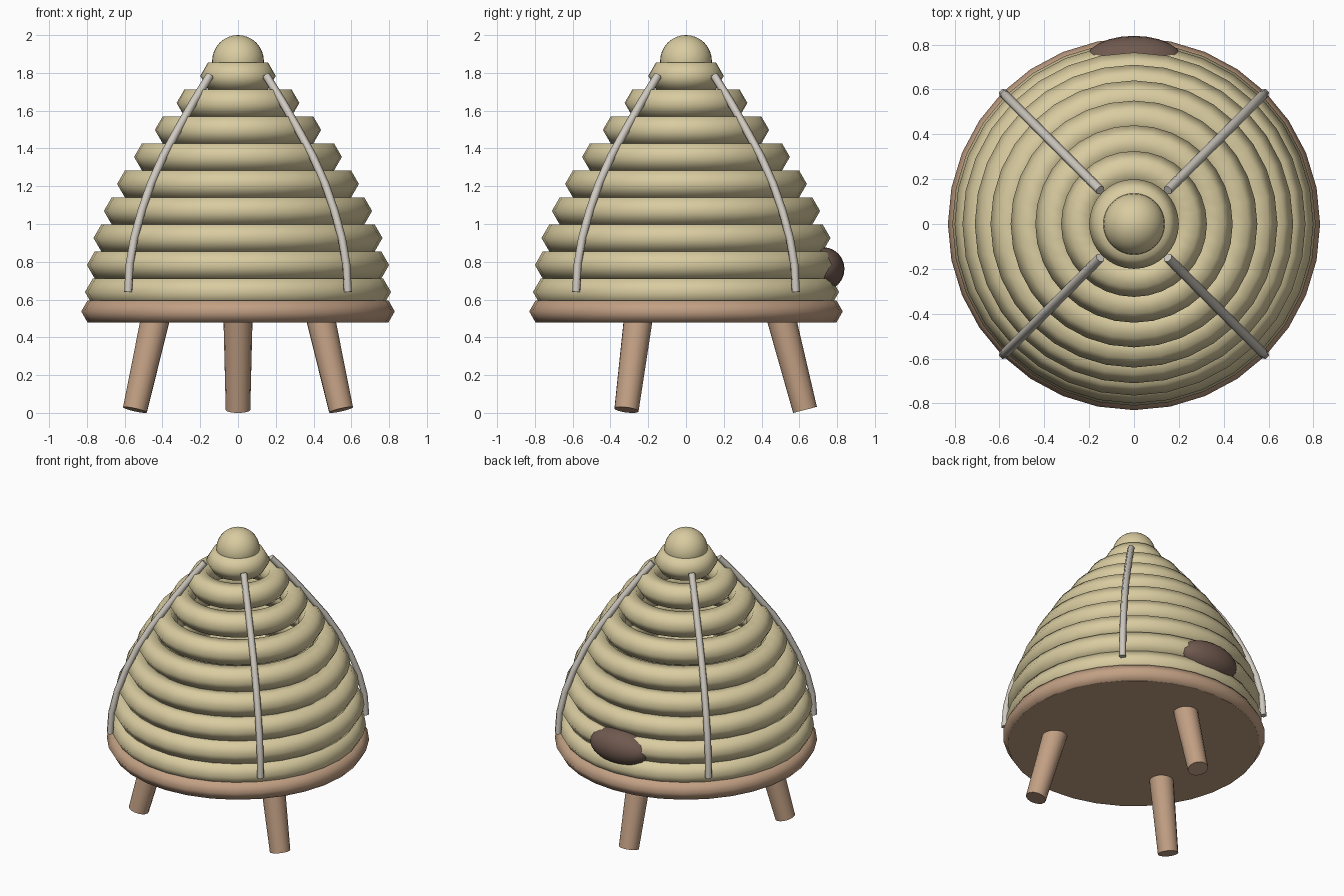
import bpy
import math
from mathutils import Vector

cube = bpy.data.objects.get("Cube")
if cube:
    bpy.data.objects.remove(cube, do_unlink=True)


def material(name, rgb):
    mat = bpy.data.materials.new(name)
    mat.use_nodes = True
    mat.diffuse_color = (*rgb, 1)
    mat.node_tree.nodes["Principled BSDF"].inputs["Base Color"].default_value = (*rgb, 1)
    return mat


straw = material("straw", (0.69, 0.60, 0.35))
wood = material("wood", (0.54, 0.35, 0.23))
dark = material("dark_brown", (0.16, 0.10, 0.078))
cord = material("cord_grey", (0.62, 0.58, 0.52))


def finish(name, mat, sharp_angle=None):
    """Name, colour and shade the active object."""
    ob = bpy.context.object
    ob.name = ob.data.name = name
    ob.data.materials.append(mat)
    if sharp_angle is None:
        bpy.ops.object.shade_smooth()
    else:
        bpy.ops.object.shade_smooth_by_angle(angle=math.radians(sharp_angle))
    return ob


def ring(name, mat, outer, thickness, z):
    """Coil with a six-sided section, pointed outward."""
    bpy.ops.mesh.primitive_torus_add(
        location=(0, 0, z), major_radius=outer - thickness, minor_radius=thickness,
        major_segments=32, minor_segments=6)
    return finish(name, mat)


# Round wooden base: disc with a rolled rim
ring("base_rim", wood, 0.83, 0.066, 0.537)
bpy.ops.mesh.primitive_cylinder_add(vertices=32, radius=0.795, depth=0.115,
                                    location=(0, 0, 0.5365))
finish("base_disc", wood, 40)

# Three splayed, tapered legs
for side, degrees in (("left", -30), ("right", 210), ("back", 90)):
    out = Vector((math.cos(math.radians(degrees)), math.sin(math.radians(degrees)), 0))
    foot = out * 0.63 + Vector((0, 0, 0.016))
    top = out * 0.505 + Vector((0, 0, 0.5))
    axis = top - foot
    bpy.ops.mesh.primitive_cone_add(
        vertices=16, radius1=0.065, radius2=0.077, depth=axis.length,
        location=(foot + top) / 2, rotation=axis.to_track_quat("Z", "Y").to_euler())
    finish(f"leg_{side}", wood, 40)

# Stacked straw coils, shrinking toward the top
coil_radii = [0.81, 0.80, 0.765, 0.71, 0.64, 0.55, 0.44, 0.325, 0.20]
coil_z = [0.64 + 0.143 * i for i in range(len(coil_radii))]
for i, (radius, z) in enumerate(zip(coil_radii, coil_z)):
    ring(f"coil_{i + 1}", straw, radius, 0.083, z)

# Rounded cap
bpy.ops.mesh.primitive_uv_sphere_add(segments=32, ring_count=16, radius=0.137,
                                     location=(0, 0, 1.863))
finish("cap", straw)

# Dark entrance at the back
bpy.ops.mesh.primitive_uv_sphere_add(segments=24, ring_count=12, radius=1,
                                     location=(0, 0.727, 0.762))
bpy.context.object.scale = (0.22, 0.112, 0.115)
finish("entrance", dark)

# Four cords running down over the coils
for i in range(4):
    angle = math.radians(45 + 90 * i)
    curve = bpy.data.curves.new(f"cord_{i + 1}", "CURVE")
    curve.dimensions = "3D"
    curve.bevel_depth = 0.022
    curve.bevel_resolution = 1
    curve.use_fill_caps = True
    spline = curve.splines.new("POLY")
    spline.points.add(len(coil_radii) - 1)
    for point, radius, z in zip(spline.points, coil_radii, coil_z):
        r = radius + 0.012
        point.co = (r * math.cos(angle), r * math.sin(angle), z, 1)
    spline.use_smooth = True
    curve.materials.append(cord)
    bpy.context.collection.objects.link(bpy.data.objects.new(f"cord_{i + 1}", curve))
